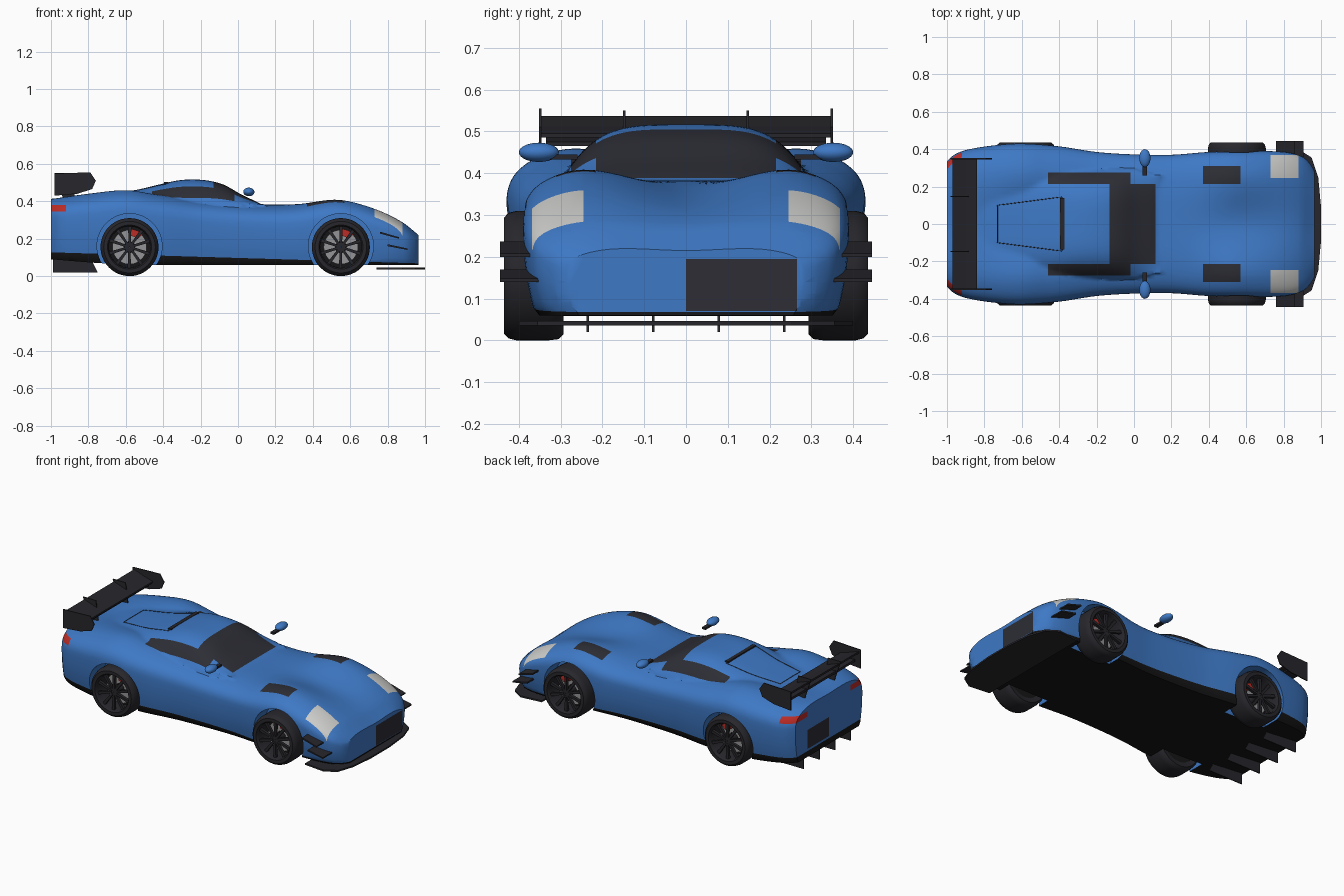
import bpy, bmesh, math
from mathutils import Vector

if "Cube" in bpy.data.objects:
    bpy.data.objects.remove(bpy.data.objects["Cube"])


def material(name, rgb):
    m = bpy.data.materials.new(name)
    m.use_nodes = True
    m.diffuse_color = (*rgb, 1)
    bsdf = next(n for n in m.node_tree.nodes if n.type == 'BSDF_PRINCIPLED')
    bsdf.inputs["Base Color"].default_value = (*rgb, 1)
    return m


BLUE = material("body blue", (.048, .19, .56))
GLASS = material("dark panel", (.026, .027, .036))
LAMP = material("lamp grey", (.6, .6, .59))
RED = material("red", (.5, .025, .02))
BLACK = material("floor black", (.008, .008, .009))
RUBBER = material("tyre and trim", (.02, .02, .025))
STEEL = material("brake steel", (.3, .3, .31))


def finish(name, bm, mats, angle=None):
    bmesh.ops.recalc_face_normals(bm, faces=bm.faces)
    me = bpy.data.meshes.new(name)
    bm.to_mesh(me)
    bm.free()
    for m in mats:
        me.materials.append(m)
    ob = bpy.data.objects.new(name, me)
    bpy.context.collection.objects.link(ob)
    if angle:
        smooth(ob, angle)
    return ob


def smooth(ob, angle):
    bpy.ops.object.select_all(action='DESELECT')
    ob.select_set(True)
    bpy.context.view_layer.objects.active = ob
    bpy.ops.object.shade_smooth_by_angle(angle=math.radians(angle))


def curve(keys, x):
    """Smooth interpolation through (x, value) keys."""
    if x <= keys[0][0]:
        return keys[0][1]
    if x >= keys[-1][0]:
        return keys[-1][1]
    i = max(k for k in range(len(keys) - 1) if keys[k][0] <= x)

    def slope(k):
        a, b = keys[max(k - 1, 0)], keys[min(k + 1, len(keys) - 1)]
        return (b[1] - a[1]) / (b[0] - a[0])
    (x0, a), (x1, b) = keys[i], keys[i + 1]
    h = x1 - x0
    t = (x - x0) / h
    return (a * (1 + 2 * t) * (1 - t) ** 2 + b * t * t * (3 - 2 * t)
            + h * t * (1 - t) * (slope(i) * (1 - t) - slope(i + 1) * t))


# Body guide curves along the length
WIDTH = [(-1, .335), (-.97, .365), (-.9, .395), (-.75, .42), (-.6, .43), (-.4, .415), (-.2, .385), (0, .372),
         (.2, .37), (.4, .385), (.6, .39), (.8, .385), (.9, .36), (.94, .325), (.965, .285)]
FENDER = [(-1, .42), (-.8, .455), (-.6, .478), (-.45, .455), (-.2, .415), (.1, .39), (.3, .392), (.5, .425),
          (.6, .415), (.75, .365), (.88, .295), (.965, .225)]
CENTRE = [(-1, .41), (-.75, .42), (-.4, .4), (0, .385), (.3, .38), (.5, .365), (.75, .325), (.88, .28), (.965, .215)]
ROOF = [(-1, .39), (-.75, .435), (-.55, .46), (-.42, .49), (-.3, .514), (-.18, .513), (-.08, .49), (.02, .435),
        (.1, .397), (.15, .37)]
CABIN = [(-1, .16), (-.75, .2), (-.45, .28), (-.3, .29), (0, .29), (.15, .26)]
FLOOR = [(-1, .09), (-.75, .07), (-.5, .06), (.965, .06)]


def waist(x):
    b = curve(FLOOR, x)
    return b + .6 * (curve(FENDER, x) - b)


def top_z(x, y):
    u = min(abs(y) / curve(WIDTH, x), 1)
    s = min(u / .75, 1)
    c = curve(CENTRE, x)
    crown = c + (curve(FENDER, x) - c) * s * s * (3 - 2 * s)
    z = waist(x) + (crown - waist(x)) * (1 - u ** 3) ** (1 / 3)
    v = abs(y) / curve(CABIN, x)
    if v < 1 and x < .15:
        z = max(z, c + (curve(ROOF, x) - c) * (1 - v ** 4))
    return z


def section(x):
    w, b, m = curve(WIDTH, x), curve(FLOOR, x), waist(x)
    half = [(.9 * w, b)]
    for i in range(8):
        t = 1 - i / 8
        half.append((w * (1 - .06 * t * t), m + (b + .02 - m) * t))
    for i in range(33):
        y = w * math.cos(i / 32 * math.pi / 2)
        half.append((y if i < 32 else 0, top_z(x, y)))
    return half + [(-y, z) for y, z in reversed(half[:-1])]


# Body shell lofted from tail to nose
bm = bmesh.new()
N = 100
rings = []
for i in range(N + 1):
    x = -1 + 1.965 * i / N
    rings.append([bm.verts.new((x, y, z)) for y, z in section(x)])
for a, b in zip(rings, rings[1:]):
    for j in range(len(a)):
        k = (j + 1) % len(a)
        bm.faces.new((a[j], a[k], b[k], b[j]))
bm.faces.new(rings[0])
bm.faces.new(rings[-1])


def cut(co, no):
    bmesh.ops.bisect_plane(bm, geom=bm.verts[:] + bm.edges[:] + bm.faces[:], plane_co=co, plane_no=no, dist=.0002)


# Crisp borders for the painted areas
for x in (-.92, -.46, -.13, -.02, .115, .37, .57, .73, .88):
    cut((x, 0, 0), (1, 0, 0))
for y in (.215, .245, .275, .31, .368):
    for s in (-1, 1):
        cut((0, s * y, 0), (0, 1, 0))
for y in (0, .265):
    cut((0, y, 0), (0, 1, 0))
for z in (.07, .14, .195, .26, .345, .38):
    cut((0, 0, z), (0, 0, 1))
cut((0, 0, .097), (.03, 0, 1))
bmesh.ops.recalc_face_normals(bm, faces=bm.faces)
for f in bm.faces:
    x, y, z = f.calc_center_median()
    a, up = abs(y), f.normal.z > .1
    if z < .097 - .03 * x and (x < .96 or z < .07):
        f.material_index = 4
    elif up and -.13 < x < .115 and a < .215:
        f.material_index = 1
    elif up and -.46 < x < -.02 and .215 < a < .275:
        f.material_index = 1
    elif up and .37 < x < .57 and .215 < a < .31:
        f.material_index = 1
    elif up and .73 < x < .88 and .245 < a < .368:
        f.material_index = 2
    elif x < -.92 and .345 < z < .38 and a > .215:
        f.material_index = 3
    elif x > .95 and 0 < y < .265 and .07 < z < .195:
        f.material_index = 1
    elif x < -.99 and 0 < y < .215 and .14 < z < .26:
        f.material_index = 1
body = finish("body", bm, [BLUE, GLASS, LAMP, RED, BLACK])

# Wheel arches
AXLES = {"rear": -.58, "front": .55}
for x in AXLES.values():
    for s in (-1, 1):
        bpy.ops.mesh.primitive_cylinder_add(vertices=64, radius=.174, depth=.3, location=(x, s * .42, .16),
                                            rotation=(math.pi / 2, 0, 0))
        cutter = bpy.context.object
        cutter.hide_render = True
        bpy.context.view_layer.objects.active = body
        mod = body.modifiers.new("arch", 'BOOLEAN')
        mod.operation, mod.solver, mod.object = 'DIFFERENCE', 'EXACT', cutter
        bpy.ops.object.modifier_apply(modifier=mod.name)
        bpy.data.objects.remove(cutter)
smooth(body, 35)


def prism(name, pts, axis, lo, hi, mat):
    """Extrude a polygon: axis y takes (x, z) points, axis z takes (x, y) points."""
    bm = bmesh.new()
    place = (lambda p, d: (p[0], d, p[1])) if axis == 'y' else (lambda p, d: (p[0], p[1], d))
    a, b = ([bm.verts.new(place(p, d)) for p in pts] for d in (lo, hi))
    bm.faces.new(a)
    bm.faces.new(b)
    for i in range(len(a)):
        j = (i + 1) % len(a)
        bm.faces.new((a[i], a[j], b[j], b[i]))
    return finish(name, bm, [mat])


def lathe(name, profile, x, s, mat):
    """Spin a closed (radius, y) profile about the axle."""
    bm = bmesh.new()
    n = 48
    rows = [[bm.verts.new((x + r * math.cos(t), s * y, .155 + r * math.sin(t))) for r, y in profile]
            for t in (2 * math.pi * i / n for i in range(n))]
    for i in range(n):
        a, b = rows[i], rows[(i + 1) % n]
        for j in range(len(a)):
            k = (j + 1) % len(a)
            bm.faces.new((a[j], a[k], b[k], b[j]))
    return finish(name, bm, [mat], 40)


def ring(name, r0, r1, y0, y1, x, s, mat):
    lathe(name, [(r0, y0), (r1, y0), (r1, y1), (r0, y1)], x, s, mat)


# Wheels
for end, x in AXLES.items():
    for s, side in ((1, "left"), (-1, "right")):
        tag = f"{end}_{side}"
        lathe(f"{tag}_tyre", [(.11, .3), (.14, .293), (.152, .305), (.155, .33), (.155, .405), (.15, .425),
                              (.138, .436), (.118, .436), (.111, .425)], x, s, RUBBER)
        ring(f"{tag}_backplate", .004, .112, .305, .325, x, s, BLACK)
        ring(f"{tag}_brake_disc", .03, .092, .34, .352, x, s, STEEL)
        ring(f"{tag}_hub", .002, .026, .33, .415, x, s, RUBBER)
        arc = [(r, t) for r, ts in ((.097, range(45, 86, 8)), (.06, range(85, 44, -8))) for t in ts]
        prism(f"{tag}_caliper", [(x + r * math.cos(math.radians(t)), .155 + r * math.sin(math.radians(t)))
                                 for r, t in arc], 'y', s * .335, s * .375, RED)
        for i in range(10):
            d = Vector((math.cos(i * math.pi / 5 + .3), math.sin(i * math.pi / 5 + .3)))
            p, c = Vector((-d.y, d.x)), Vector((x, .155))
            prism(f"{tag}_spoke_{i}", [c + d * .015 + p * .006, c + d * .113 + p * .009,
                                       c + d * .113 - p * .009, c + d * .015 - p * .006],
                  'y', s * .4, s * .418, RUBBER)

# Rear wing with end plates and struts
prism("wing", [(-.97, .537), (-.9, .512), (-.84, .495), (-.84, .485), (-.9, .488), (-.97, .525)],
      'y', -.35, .35, RUBBER)
prism("wing_beam", [(-.95, .485), (-.86, .475), (-.86, .465), (-.95, .47)], 'y', -.335, .335, RUBBER)
plate = [(-.98, .548), (-.79, .555), (-.76, .51), (-.78, .465), (-.86, .44), (-.98, .43)]
for s, side in ((1, "left"), (-1, "right")):
    prism(f"wing_end_plate_{side}", plate, 'y', s * .346, s * .352, RUBBER)
    prism(f"wing_strut_{side}", [(-.98, .55), (-.89, .55), (-.87, .4), (-.93, .4)], 'y', s * .145, s * .151, RUBBER)
    # Canards beside the nose
    prism(f"upper_canard_{side}", [(.76, .237), (.86, .208), (.86, .2), (.76, .227)], 'y', s * .34, s * .445, RUBBER)
    prism(f"lower_canard_{side}", [(.8, .17), (.905, .148), (.905, .14), (.8, .16)], 'y', s * .33, s * .445, RUBBER)
    # Door mirrors
    bpy.ops.mesh.primitive_uv_sphere_add(segments=24, ring_count=14, radius=1, location=(.058, s * .352, .45))
    mirror = bpy.context.object
    mirror.name = f"mirror_{side}"
    mirror.scale = (.03, .048, .023)
    mirror.data.materials.append(BLUE)
    smooth(mirror, 60)
    prism(f"mirror_stalk_{side}", [(.045, .445), (.07, .445), (.07, .433), (.045, .433)],
          'y', s * .26, s * .33, RUBBER)
    # Diffuser fins
    for i, y in enumerate((.078, .235)):
        prism(f"diffuser_fin_{side}_{i}", [(-.99, .12), (-.99, .02), (-.75, .02), (-.78, .08)],
              'y', s * y - .003, s * y + .003, RUBBER)

# Front splitter
half = [(.74, .385), (.88, .4), (.95, .355), (.985, .25), (1, .09)]
prism("splitter", half + [(x, -y) for x, y in reversed(half)], 'z', .036, .046, RUBBER)

# Engine lid slot and seam
h = top_z(-.385, 0)
prism("lid_slot", [(-.395, -.135), (-.372, -.135), (-.372, .14), (-.395, .14)], 'z', h - .004, h + .005, RUBBER)
corners = [(-.385, .145), (-.73, .1), (-.73, -.1), (-.385, -.145), (-.385, .145)]
seam = bpy.data.curves.new("lid_seam", 'CURVE')
seam.dimensions, seam.bevel_depth = '3D', .002
line = seam.splines.new('POLY')
path = [Vector(a).lerp(Vector(b), i / 12) for a, b in zip(corners, corners[1:]) for i in range(12)]
line.points.add(len(path) - 1)
line.use_cyclic_u = True
for p, q in zip(line.points, path):
    p.co = (q.x, q.y, top_z(q.x, q.y), 1)
seam.materials.append(RUBBER)
bpy.context.collection.objects.link(bpy.data.objects.new("lid_seam", seam))
